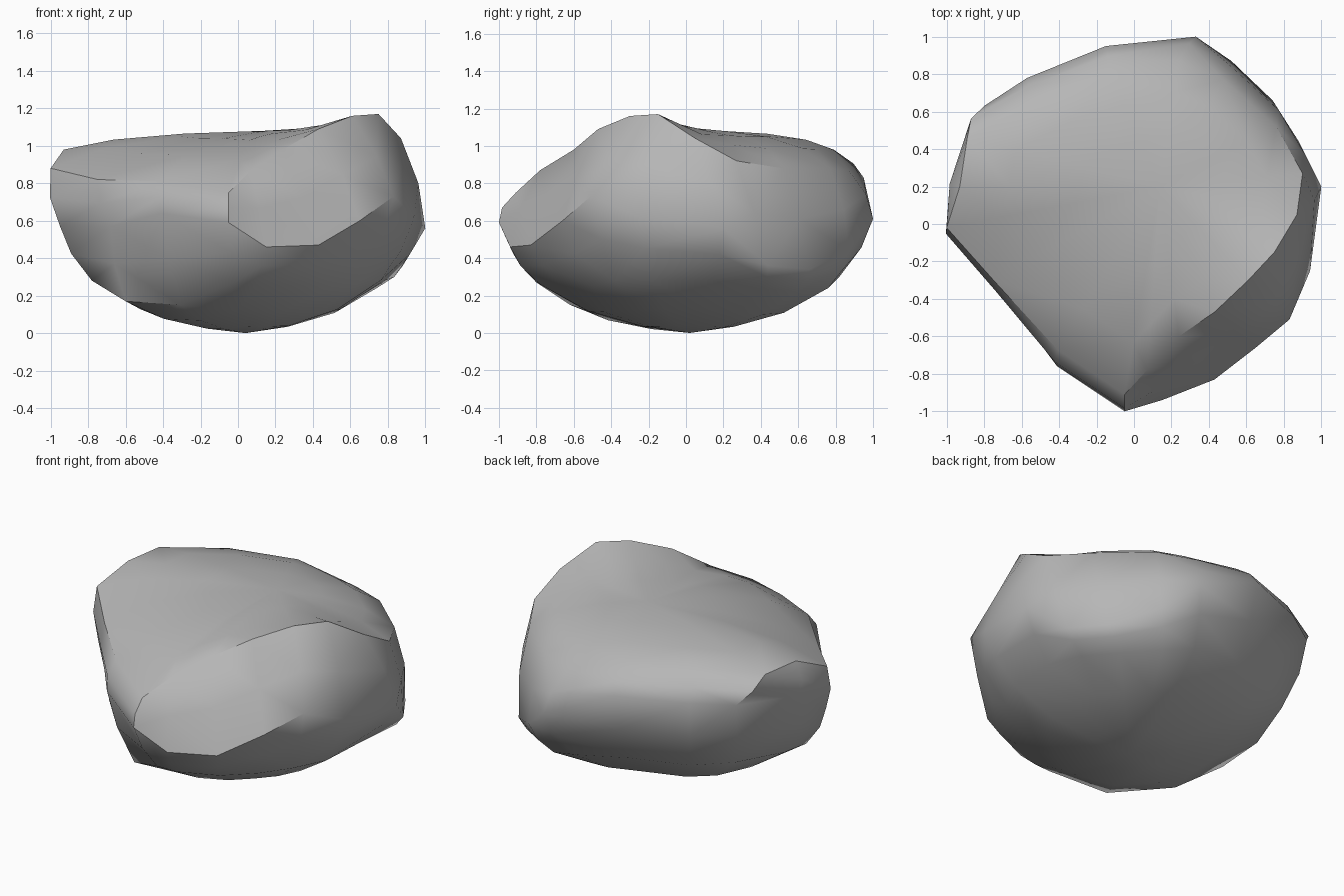
import bpy
import bmesh
from math import radians
from mathutils import Vector

cube = bpy.data.objects.get("Cube")
if cube:
    bpy.data.objects.remove(cube, do_unlink=True)

# Loops run counter-clockwise from the front nose and match point for point
# Foot: where the flanks turn into the shallow underside
FOOT = [
    (-.02, -.8, .27), (.1, -.78, .26), (.33, -.66, .25), (.5, -.5, .25),
    (.66, -.38, .28), (.76, -.18, .28), (.78, .15, .28), (.74, .4, .24),
    (.61, .6, .22), (.42, .76, .24), (.22, .82, .3), (-.14, .78, .36),
    (-.49, .66, .36), (-.71, .51, .38), (-.82, .15, .34), (-.78, -.12, .28),
    (-.6, -.34, .17), (-.31, -.62, .15),
]

# Rim: widest outline
RIM = [
    (-.05, -1, .59), (.15, -.94, .46), (.43, -.83, .47), (.65, -.66, .6),
    (.83, -.51, .73), (.94, -.25, .62), (1, .2, .56), (.88, .44, .36),
    (.74, .66, .34), (.52, .87, .44), (.33, 1, .61), (-.15, .95, .83),
    (-.57, .78, .83), (-.8, .63, .82), (-.98, .22, .78), (-.95, -.08, .57),
    (-.68, -.4, .57), (-.41, -.76, .64),
]

# Ridge: around the top plateau
RIDGE = [
    (-.05, -.91, .75), (.07, -.78, .87), (.24, -.6, .98), (.43, -.47, 1.09),
    (.61, -.3, 1.16), (.75, -.15, 1.17), (.87, .05, 1.04), (.9, .27, .92),
    (.76, .52, .88), (.48, .77, .88), (.24, .87, .87), (-.12, .79, .98),
    (-.52, .65, 1), (-.89, .46, .98), (-.93, .2, .98), (-1, -.02, .88),
    (-.75, -.3, .82), (-.41, -.67, .81),
]

BASE = Vector((.04, .02, 0))
PLATEAU = Vector((.14, .2, 1.08))


def add_ring(bm, points):
    return [bm.verts.new(p) for p in points]


def toward(points, centre, spread, rise):
    """Shrink a loop toward a centre, with its own height blend."""
    ring = []
    for p in map(Vector, points):
        q = centre.lerp(p, spread)
        q.z = centre.z + (p.z - centre.z) * rise
        ring.append(q)
    return ring


def waist(lower, upper):
    """Loop halfway up a flank, bulging slightly outward."""
    ring = []
    for a, b in zip(lower, upper):
        q = Vector(a).lerp(Vector(b), .5)
        ring.append(Vector((q.x * 1.03, q.y * 1.03, q.z)))
    return ring


def bridge(bm, lower, upper):
    n = len(lower)
    for i in range(n):
        j = (i + 1) % n
        bm.faces.new((lower[i], lower[j], upper[j], upper[i]))


def cap(bm, ring, centre, flip):
    tip = bm.verts.new(centre)
    n = len(ring)
    for i in range(n):
        a, b = ring[i], ring[(i + 1) % n]
        bm.faces.new((b, a, tip) if flip else (a, b, tip))


# Boulder: shallow underside, flanks and sloping top
bm = bmesh.new()
loops = [
    toward(FOOT, BASE, .32, .14),
    toward(FOOT, BASE, .68, .45),
    FOOT,
    waist(FOOT, RIM),
    RIM,
    waist(RIM, RIDGE),
    RIDGE,
    toward(RIDGE, PLATEAU, .75, .47),
    toward(RIDGE, PLATEAU, .4, .15),
]
rings = [add_ring(bm, loop) for loop in loops]
for lower, upper in zip(rings, rings[1:]):
    bridge(bm, lower, upper)
cap(bm, rings[0], BASE, True)
cap(bm, rings[-1], PLATEAU, False)
bmesh.ops.triangulate(bm, faces=bm.faces[:], quad_method='SHORT_EDGE')
bmesh.ops.recalc_face_normals(bm, faces=bm.faces[:])

mesh = bpy.data.meshes.new("boulder")
bm.to_mesh(mesh)
bm.free()
boulder = bpy.data.objects.new("boulder", mesh)
bpy.context.collection.objects.link(boulder)

# Plain stone colour
stone = bpy.data.materials.new("stone_grey")
stone.use_nodes = True
colour = (.47, .47, .47, 1)
stone.diffuse_color = colour
stone.node_tree.nodes["Principled BSDF"].inputs["Base Color"].default_value = colour
mesh.materials.append(stone)

# Soft shading with crisp ridges
bpy.ops.object.select_all(action='DESELECT')
boulder.select_set(True)
bpy.context.view_layer.objects.active = boulder
bpy.ops.object.shade_smooth_by_angle(angle=radians(45))
